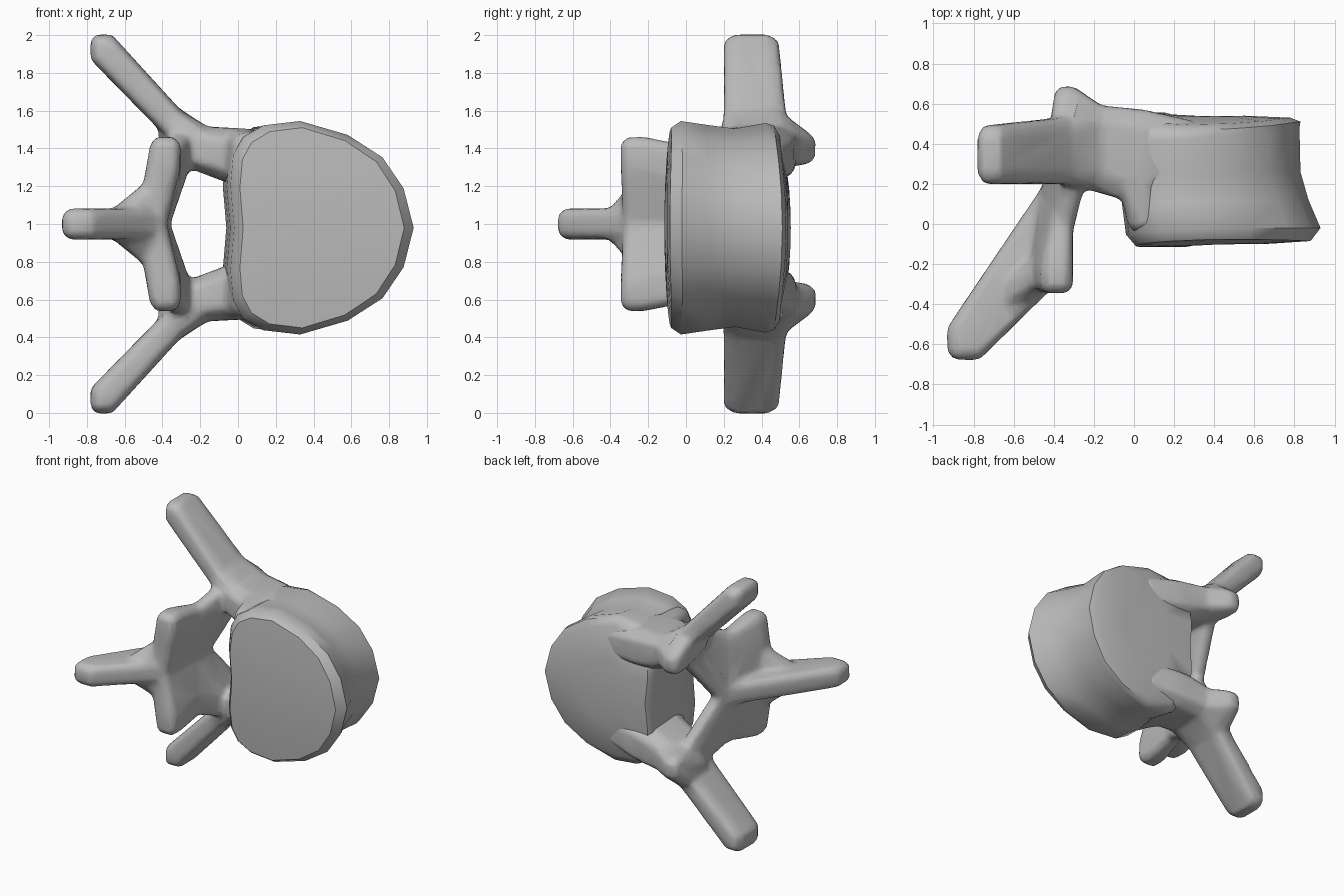
import bpy, bmesh
from itertools import product

cube = bpy.data.objects.get("Cube")
if cube:
    bpy.data.objects.remove(cube, do_unlink=True)

bone = bpy.data.materials.new("bone grey")
bone.use_nodes = True
colour = (0.5, 0.5, 0.5, 1)
bone.diffuse_color = colour
bone.node_tree.nodes["Principled BSDF"].inputs["Base Color"].default_value = colour


def finish(name, bm):
    bmesh.ops.recalc_face_normals(bm, faces=bm.faces)
    mesh = bpy.data.meshes.new(name)
    bm.to_mesh(mesh)
    bm.free()
    mesh.materials.append(bone)
    obj = bpy.data.objects.new(name, mesh)
    bpy.context.collection.objects.link(obj)
    bpy.ops.object.select_all(action='DESELECT')
    obj.select_set(True)
    bpy.context.view_layer.objects.active = obj
    return obj


def block_points(block, flip):
    """Corner points of a chamfered block (centre, half sizes)."""
    c, h = block[:3], block[3:]
    for signs in product((-1, 1), repeat=3):
        for axis in range(3):
            p = [c[i] + signs[i] * h[i] * (1 if i == axis else 0.6) for i in range(3)]
            if flip:
                p[2] = 2 - p[2]
            yield p


def hull(bm, *blocks, flip=False):
    verts = [bm.verts.new(p) for b in blocks for p in block_points(b, flip)]
    result = bmesh.ops.convex_hull(bm, input=verts)
    spare = {g for key in ("geom_interior", "geom_unused") for g in result[key]
             if isinstance(g, bmesh.types.BMVert)}
    bmesh.ops.delete(bm, geom=list(spare), context='VERTS')


def chain(bm, blocks, flip=False):
    for a, b in zip(blocks, blocks[1:]):
        hull(bm, a, b, flip=flip)


# Vertebral body: rounded D outline lofted front to back with a waist
half = [(0.02, 0), (0, 0.4), (0.015, 0.68), (0.07, 0.85), (0.18, 0.96), (0.38, 1),
        (0.64, 0.87), (0.83, 0.66), (0.945, 0.37), (1, 0)]
outline = half + [(u, -v) for u, v in half[-2:0:-1]]
# y, slant across the width, bow towards top and bottom, left x, right x, half height
rings = [(-0.115, 0.015, 0.01, 0.25, 0.65, 0.27), (-0.115, 0.03, 0.025, 0.01, 0.88, 0.53),
         (-0.055, 0.035, 0.015, -0.04, 0.93, 0.565), (0.10, 0.02, 0, -0.06, 0.87, 0.545),
         (0.26, 0, 0, -0.07, 0.83, 0.525), (0.45, 0.03, -0.04, -0.08, 0.825, 0.555),
         (0.52, -0.01, -0.05, -0.08, 0.83, 0.54), (0.555, -0.025, -0.05, -0.06, 0.78, 0.49),
         (0.555, -0.015, -0.015, 0.15, 0.55, 0.25)]
bm = bmesh.new()
loops = [[bm.verts.new((x0 + u * (x1 - x0), y + slant * u + bow * v * v, 0.98 + v * hz))
          for u, v in outline] for y, slant, bow, x0, x1, hz in rings]
for a, b in zip(loops, loops[1:]):
    for i in range(len(a)):
        j = (i + 1) % len(a)
        bm.faces.new((a[i], a[j], b[j], b[i]))
bm.faces.new(loops[0])
bm.faces.new(loops[-1])
finish("vertebral_body", bm)
bpy.ops.object.shade_smooth_by_angle(angle=0.75)

# Bony arch with its processes, mirrored above and below the middle
bm = bmesh.new()
root = (-0.21, 0.385, 1.405, 0.08, 0.205, 0.11)
neck = (0.0, 0.345, 1.36, 0.08, 0.225, 0.145)
flank = (-0.34, 0.365, 1.53, 0.065, 0.165, 0.07)
junction = (-0.305, 0.31, 1.39, 0.06, 0.17, 0.10)
front_top = (-0.385, -0.265, 1.365, 0.08, 0.08, 0.095)
back_top = (-0.355, 0.02, 1.30, 0.05, 0.10, 0.10)
front_mid = (-0.46, -0.25, 1.0, 0.07, 0.08, 0.08)
back_mid = (-0.425, 0.09, 1.0, 0.05, 0.10, 0.08)
for flip in (False, True):
    # pedicle, tapering into the body
    chain(bm, [(0.26, 0.36, 1.33, 0.08, 0.15, 0.12), neck, root], flip)
    hull(bm, neck, (0.05, 0.04, 1.35, 0.08, 0.08, 0.13), flip=flip)
    # transverse process
    chain(bm, [root, flank, (-0.71, 0.345, 1.922, 0.071, 0.145, 0.081)], flip)
    # rear knob
    hull(bm, root, (-0.34, 0.42, 1.50, 0.08, 0.12, 0.10),
         (-0.335, 0.61, 1.40, 0.06, 0.075, 0.08), flip=flip)
    # lamina with articular end, sweeping back to the pedicle
    hull(bm, front_top, back_top, front_mid, back_mid, flip=flip)
    hull(bm, back_top, back_mid, junction, flip=flip)
# spinous process and its flared root
spine_tip = (-0.832, -0.578, 1.0, 0.1, 0.1, 0.082)
hull(bm, back_mid, front_mid, spine_tip)
hull(bm, (-0.45, -0.23, 1.0, 0.05, 0.08, 0.23), (-0.62, -0.36, 1.0, 0.07, 0.07, 0.08))
arch = finish("bony_arch", bm)

# Fuse the arch into one softened surface
remesh = arch.modifiers.new("fuse", 'REMESH')
remesh.mode = 'VOXEL'
remesh.voxel_size = 0.018
soften = arch.modifiers.new("soften", 'SMOOTH')
soften.factor = 0.5
soften.iterations = 10
reduce = arch.modifiers.new("reduce", 'DECIMATE')
reduce.ratio = 0.12
for name in ("fuse", "soften", "reduce"):
    bpy.ops.object.modifier_apply(modifier=name)
bpy.ops.object.shade_smooth_by_angle(angle=0.6)
